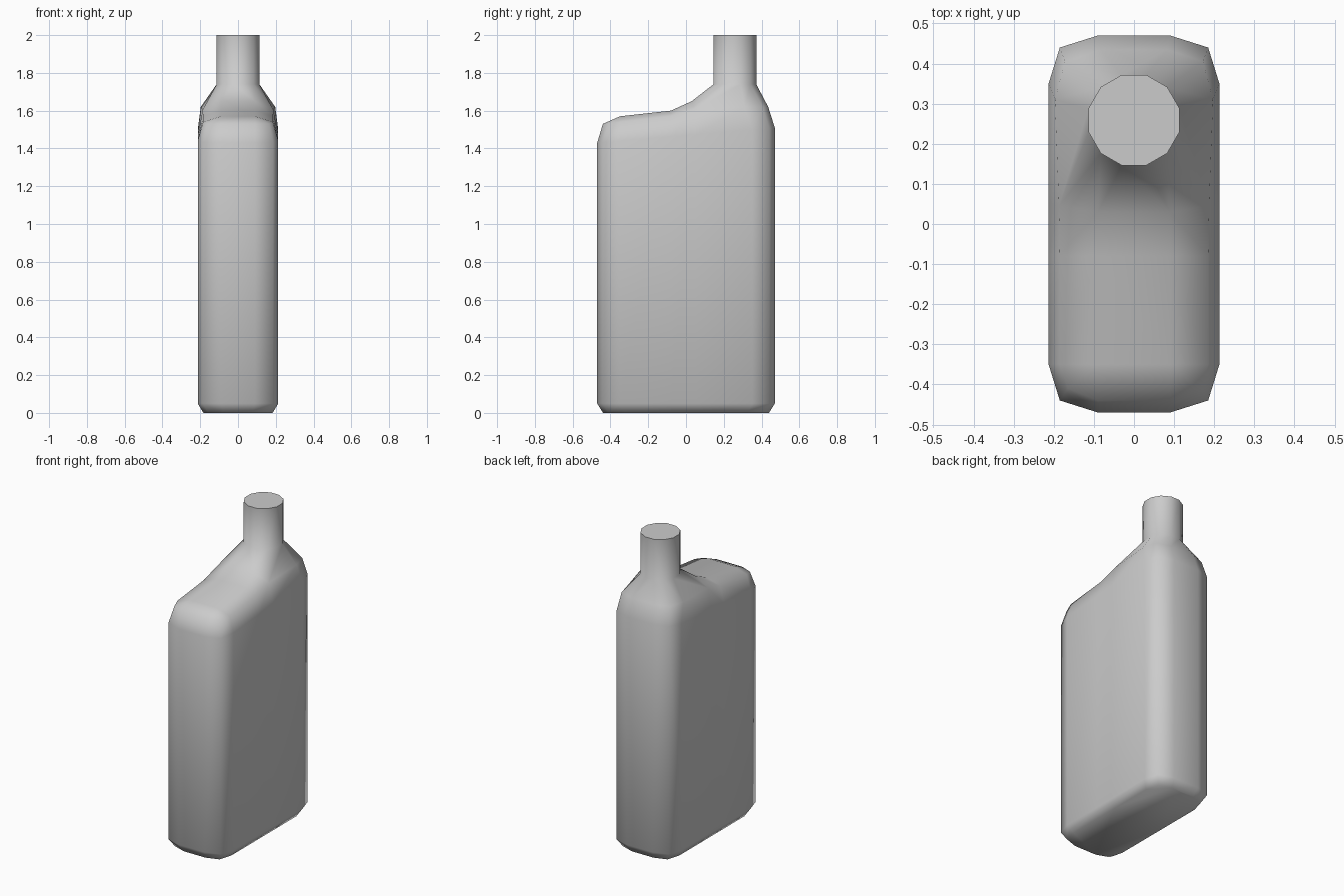
import bpy, bmesh, math

if "Cube" in bpy.data.objects:
    bpy.data.objects.remove(bpy.data.objects["Cube"])

bm = bmesh.new()


def row(points):
    """Create right-hand points and their mirrored partners."""
    return [(bm.verts.new((x, y, z)), bm.verts.new((-x, y, z))) for x, y, z in points]


def face(*pairs):
    """One face on each side of the centre plane."""
    for side in (0, 1):
        bm.faces.new([p[side] for p in pairs])


def across(a, b):
    """Face that spans the centre plane."""
    bm.faces.new([a[0], b[0], b[1], a[1]])


def bridge(a, b, ends=True):
    for i in range(len(a) - 1):
        face(a[i], a[i + 1], b[i + 1], b[i])
    if ends:
        across(a[0], b[0])
        across(a[-1], b[-1])


def cap(a):
    bm.faces.new([p[0] for p in a] + [p[1] for p in reversed(a)])


# Body: half outline from front to back
outline = [(.09, -.47), (.185, -.44), (.213, -.35), (.213, -.08),
           (.213, .05), (.213, .35), (.185, .44), (.09, .47)]
base = row([(x * .86, y * .935, 0) for x, y in outline])
foot = row([(x, y, .05) for x, y in outline])
wall = row([(x, y, 1.47 + .085 * y) for x, y in outline])
cap(base)
bridge(base, foot)
bridge(foot, wall)

# Rounded shoulder
shoulder = row([(.09, -.44, 1.53), (.165, -.41, 1.53), (.185, -.35, 1.54),
                (.185, -.08, 1.57), (.187, .045, 1.605), (.197, .31, 1.62),
                (.172, .405, 1.62), (.083, .435, 1.62)])
bridge(wall, shoulder)

# Sloping front top
top = row([(.09, -.35, 1.57), (.09, -.08, 1.60), (.09, .03, 1.65)])
across(shoulder[0], top[0])
face(shoulder[0], shoulder[1], top[0])
face(shoulder[1], shoulder[2], top[0])
bridge(shoulder[2:5], top, ends=False)
across(top[0], top[1])
across(top[1], top[2])

# Twelve-sided neck, flared into the shoulder
angles = [math.radians(15 + 30 * i) for i in range(6)]
neck_low, neck_high = [
    row([(.117 * math.sin(a), .259 - .117 * math.cos(a), z) for a in angles])
    for z in (1.74, 2.0)]
n, s = neck_low, shoulder
across(top[2], n[0])
face(top[2], s[4], n[1], n[0])
face(s[4], n[2], n[1])
face(s[4], s[5], n[3], n[2])
bridge(s[5:], n[3:], ends=False)
across(s[-1], n[-1])
bridge(neck_low, neck_high)
cap(neck_high)

bmesh.ops.recalc_face_normals(bm, faces=bm.faces[:])
mesh = bpy.data.meshes.new("bottle")
bm.to_mesh(mesh)
bm.free()
bottle = bpy.data.objects.new("bottle", mesh)
bpy.context.collection.objects.link(bottle)
bpy.context.view_layer.objects.active = bottle
bottle.select_set(True)
bpy.ops.object.shade_smooth_by_angle(angle=math.radians(65))
